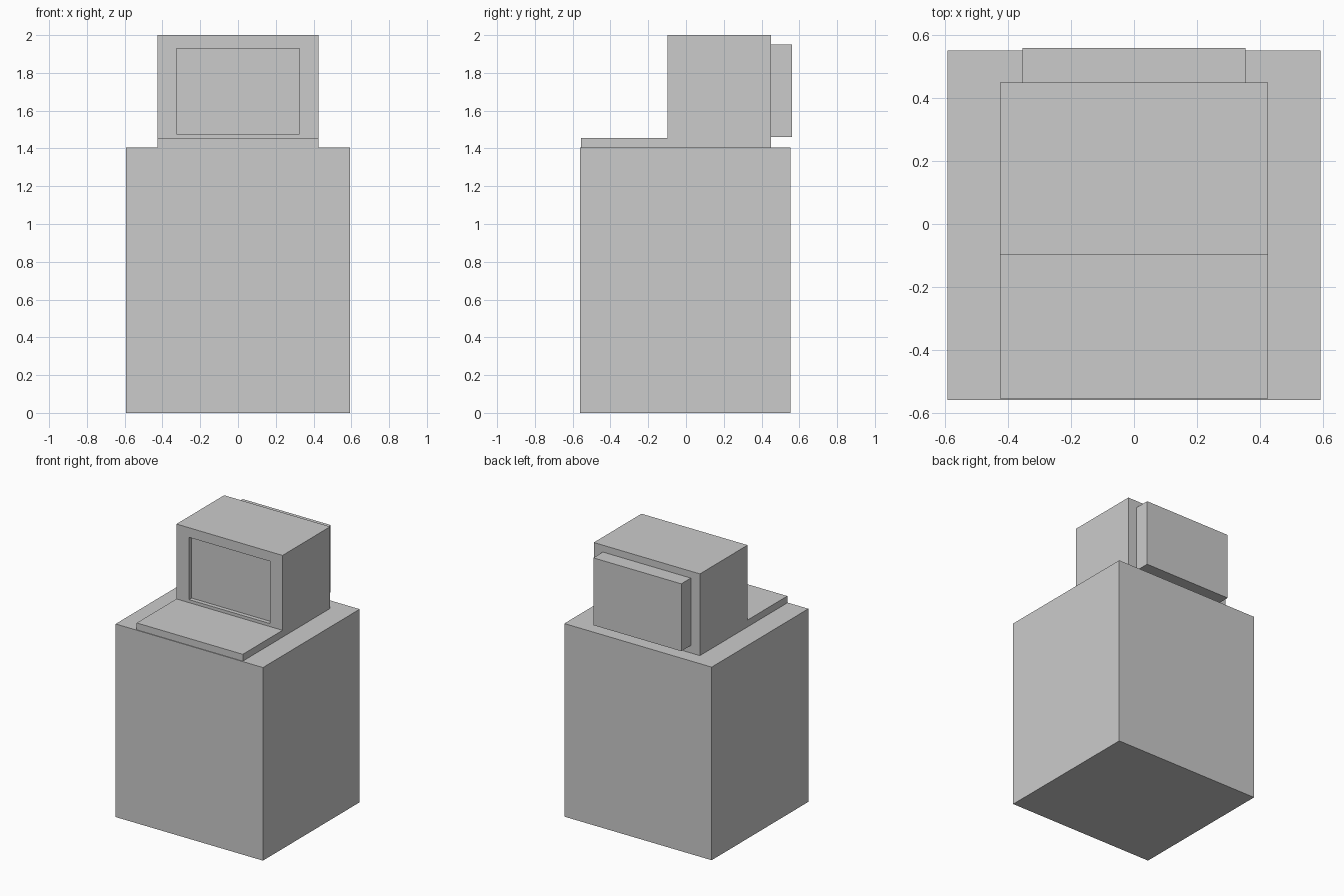
import bpy, bmesh

if "Cube" in bpy.data.objects:
    bpy.data.objects.remove(bpy.data.objects["Cube"])

grey = bpy.data.materials.new("light_grey")
grey.diffuse_color = (0.6, 0.6, 0.6, 1)
grey.use_nodes = True
grey.node_tree.nodes["Principled BSDF"].inputs["Base Color"].default_value = grey.diffuse_color


def finish(name, bm):
    bmesh.ops.recalc_face_normals(bm, faces=bm.faces)
    mesh = bpy.data.meshes.new(name)
    bm.to_mesh(mesh)
    bm.free()
    mesh.materials.append(grey)
    obj = bpy.data.objects.new(name, mesh)
    bpy.context.collection.objects.link(obj)
    return obj


def extrude_profile(name, half_width, profile, recess=None):
    """Sweep a side profile of (y, z) points across x."""
    bm = bmesh.new()
    side = bm.faces.new([bm.verts.new((-half_width, y, z)) for y, z in profile])
    new = bmesh.ops.extrude_face_region(bm, geom=[side])["geom"]
    verts = [g for g in new if isinstance(g, bmesh.types.BMVert)]
    bmesh.ops.translate(bm, verts=verts, vec=(2 * half_width, 0, 0))
    bmesh.ops.recalc_face_normals(bm, faces=bm.faces)
    if recess:
        recess(bm)
    return finish(name, bm)


def box(name, half_width, y0, y1, z0, z1):
    return extrude_profile(name, half_width, [(y0, z0), (y1, z0), (y1, z1), (y0, z1)])


def recess_screen(bm):
    """Inset the front of the monitor and push the screen back."""
    front = max((f for f in bm.faces if f.normal.y < -0.9), key=lambda f: f.calc_area())
    bmesh.ops.inset_individual(bm, faces=[front], thickness=0.05)
    for v in front.verts:
        v.co.x = 0.325 if v.co.x > 0 else -0.325
        v.co.z = 1.93 if v.co.z > 1.7 else 1.477
    new = bmesh.ops.extrude_discrete_faces(bm, faces=[front])["faces"][0]
    bmesh.ops.translate(bm, verts=new.verts, vec=(0, 0.03, 0))


# Desk-like pedestal
box("pedestal", 0.593, -0.56, 0.552, 0, 1.405)

# Monitor and keyboard deck as one L-shaped profile
extrude_profile("monitor_and_keyboard", 0.427,
                [(-0.555, 1.405), (0.45, 1.405), (0.45, 2.0),
                 (-0.098, 2.0), (-0.098, 1.455), (-0.555, 1.455)],
                recess_screen)

# Housing behind the monitor
box("rear_housing", 0.354, 0.45, 0.56, 1.46, 1.95)
